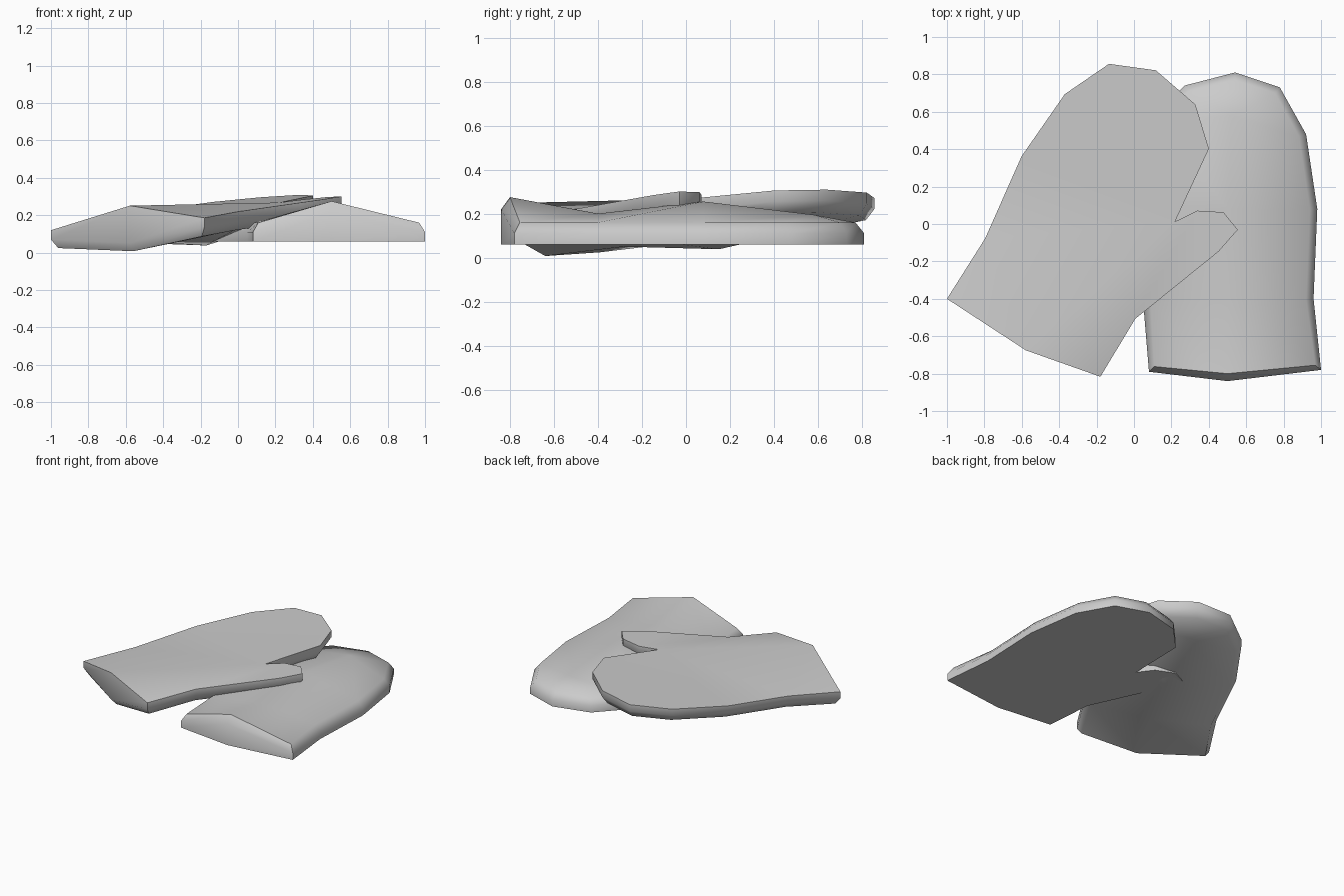
import bpy
import bmesh
from mathutils import Vector, Matrix

cube = bpy.data.objects.get("Cube")
if cube:
    bpy.data.objects.remove(cube, do_unlink=True)

wool = bpy.data.materials.new("grey_wool")
wool.use_nodes = True
GREY = (0.6, 0.6, 0.6, 1.0)
wool.diffuse_color = GREY
wool.node_tree.nodes["Principled BSDF"].inputs["Base Color"].default_value = GREY

# Palm outline: outer side, fingertips, thumb, inner side, cuff middle
OUTLINE = [Vector(p) for p in (
    (1, -.78), (.96, -.4), (.98, .08), (.92, .48), (.78, .73), (.54, .81),
    (.27, .74), (.1, .56), (.09, .13), (.01, .235), (-.12, .29), (-.23, .24),
    (-.19, .09), (-.13, -.04), (.05, -.43), (.08, -.79), (.5, -.84))]
COUNT = len(OUTLINE)
CUFF = COUNT - 1
# Raised line along the back of the hand
RIDGE = ((.5, -.4, .14), (.5, .08, .195), (.52, .58, .135))


def inset(i, width):
    """Outline point moved inwards along its corner bisector."""
    p = OUTLINE[i]
    a = (p - OUTLINE[i - 1]).normalized()
    b = (OUTLINE[(i + 1) % COUNT] - p).normalized()
    n = Vector((-a.y - b.y, a.x + b.x)).normalized()
    return p + n * width


def mitten(name, place, cuff_heights):
    bm = bmesh.new()

    def ring(height, width, cuff_height):
        verts = []
        for i in range(COUNT):
            p = inset(i, width)
            h = cuff_height if i == CUFF else height
            verts.append(bm.verts.new(place(p.x, p.y, h)))
        return verts

    palm = ring(0, 0, cuff_heights[0])
    wall = ring(.05, 0, cuff_heights[1])
    back = ring(.1, .04, cuff_heights[2])
    low, mid, tip = [bm.verts.new(place(*p)) for p in RIDGE]

    # Side walls with a bevelled rim
    for lower, upper in ((palm, wall), (wall, back)):
        for i in range(COUNT):
            j = (i + 1) % COUNT
            bm.faces.new((lower[i], lower[j], upper[j], upper[i]))

    # Flat palm, thumb and cuff panels
    bm.faces.new(palm[1:9])
    bm.faces.new(palm[8:15])
    for i, j in ((0, 1), (1, 8), (8, 14), (14, 15)):
        bm.faces.new((palm[i], palm[j], palm[CUFF]))

    # Domed back
    b = back
    bm.faces.new((b[0], b[1], low, b[CUFF]))
    bm.faces.new((b[1], b[2], mid, low))
    bm.faces.new((b[2], b[3], tip, mid))
    for i in range(3, 7):
        bm.faces.new((b[i], b[i + 1], tip))
    bm.faces.new((b[7], b[8], mid, tip))
    bm.faces.new((mid, b[8], b[14], low))
    bm.faces.new((b[14], b[15], b[CUFF], low))

    # Thumb back
    bm.faces.new((b[8], b[9], b[13], b[14]))
    bm.faces.new((b[9], b[10], b[12], b[13]))
    bm.faces.new(b[10:13])

    bmesh.ops.recalc_face_normals(bm, faces=bm.faces)
    mesh = bpy.data.meshes.new(name)
    bm.to_mesh(mesh)
    bm.free()
    mesh.materials.append(wool)
    obj = bpy.data.objects.new(name, mesh)
    bpy.context.collection.objects.link(obj)
    bpy.ops.object.select_all(action="DESELECT")
    obj.select_set(True)
    bpy.context.view_layer.objects.active = obj
    bpy.ops.object.shade_smooth_by_angle(angle=0.87)


def lying(x, y, h):
    return Vector((x, y, .06 + h))


TURN = Matrix.Rotation(-.459, 2)


def leaning(x, y, h):
    """Mirrored, turned palm up and tilted over the other mitten."""
    p = TURN @ Vector((1 - x, y + .78)) + Vector((-1, -.4))
    return Vector((p.x, p.y, .244 + .105 * p.x + .048 * p.y - h))


mitten("lower_mitten", lying, (0, .16, .215))
mitten("upper_mitten", leaning, (-.1, .1, .147))
